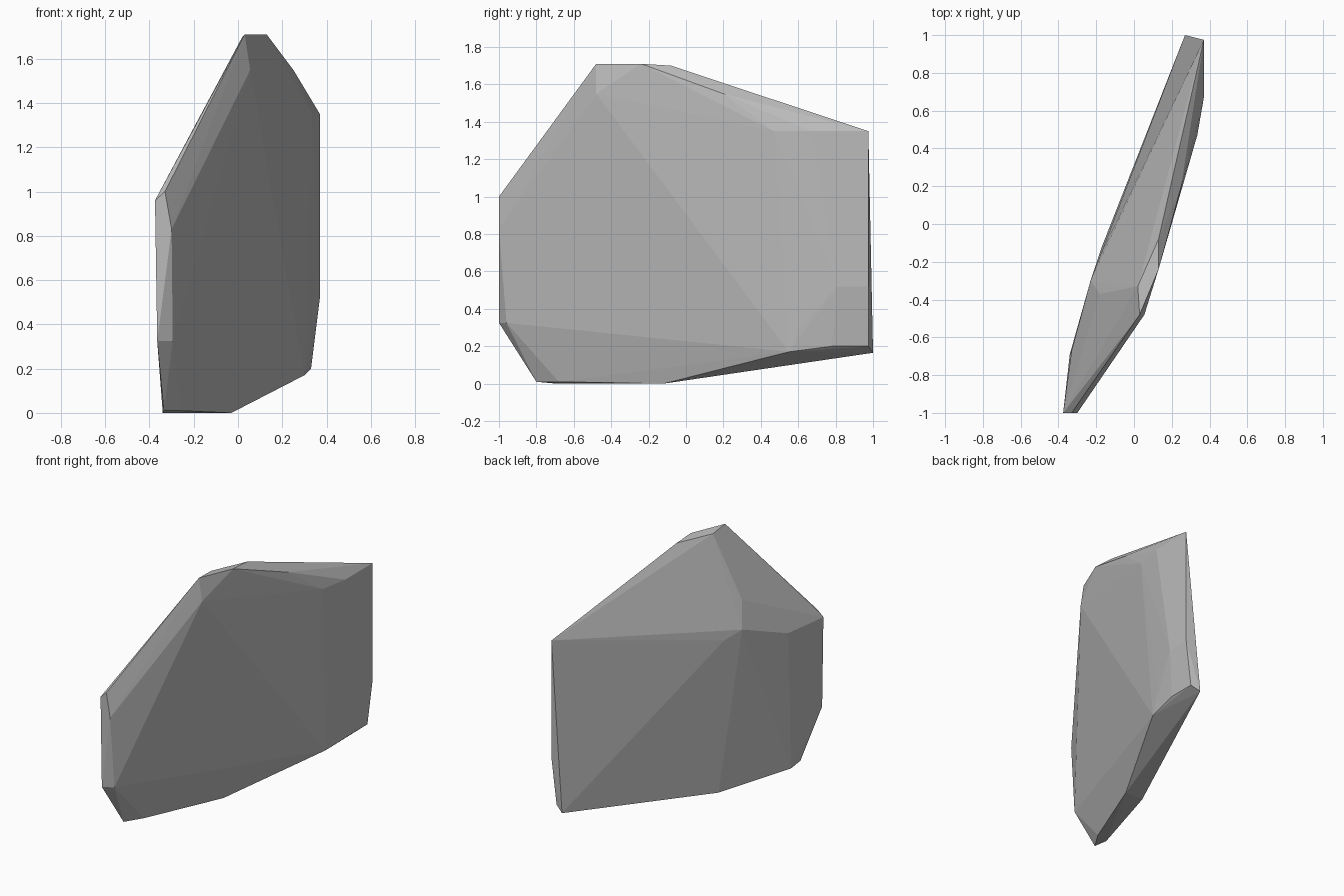
import bpy
import bmesh
from math import radians

default_cube = bpy.data.objects.get("Cube")
if default_cube:
    bpy.data.objects.remove(default_cube, do_unlink=True)


def make_material(name, colour):
    material = bpy.data.materials.new(name)
    material.use_nodes = True
    material.diffuse_color = colour
    shader = next(n for n in material.node_tree.nodes if n.type == "BSDF_PRINCIPLED")
    shader.inputs["Base Color"].default_value = colour
    shader.inputs["Roughness"].default_value = 0.9
    return material


def chiselled_solid(name, corner_groups, material):
    """Wrap flat facets around the corner points of a broken stone."""
    bm = bmesh.new()
    for corners in corner_groups:
        for corner in corners:
            bm.verts.new(corner)
    bmesh.ops.convex_hull(bm, input=bm.verts[:], use_existing_faces=False)
    # Drop points that ended up inside the wrapped surface
    loose = [v for v in bm.verts if not v.link_faces]
    bmesh.ops.delete(bm, geom=loose, context="VERTS")
    # Merge neighbouring facets that lie in one plane
    bmesh.ops.dissolve_limit(bm, angle_limit=radians(.5),
                             verts=bm.verts[:], edges=bm.edges[:])
    bmesh.ops.recalc_face_normals(bm, faces=bm.faces[:])
    mesh = bpy.data.meshes.new(name)
    bm.to_mesh(mesh)
    bm.free()
    mesh.materials.append(material)
    stone = bpy.data.objects.new(name, mesh)
    bpy.context.collection.objects.link(stone)
    return stone


# Narrow flat crest and the shoulder below its front end
crest = [(.02, -.33, 1.7), (.13, -.08, 1.7), (.13, -.24, 1.71),
         (.03, -.48, 1.71), (.055, -.48, 1.55)]

# Chipped upper edge running down to the back corner
upper_edge = [(.25, .2, 1.55), (.335, .47, 1.35), (.37, .67, 1.35),
              (.37, .975, 1.35)]

# Back end, from its upright edge to the lower tip
back_end = [(.37, .81, .52), (.37, .975, .52), (.33, .78, .2),
            (.33, .975, .2), (.3, .55, .17), (.325, .63, .33), (.27, 1, .165)]

# Thin front end
front_end = [(-.3, -1, .83), (-.33, -1, 1), (-.375, -1, .96),
             (-.365, -1, .325), (-.295, -.96, .325)]

# Underside strip
underside = [(-.335, -.8, .01), (-.26, -.68, .01), (-.03, -.12, 0),
             (-.17, -.12, 0), (-.34, -.69, 0)]

# Shallow ridges on the right flank, each with an upper and a lower end
ridges = [(-.18, -.17, 1.06), (-.18, -.17, .7), (-.26, -.41, .955),
          (-.26, -.41, .63), (-.33, -.67, .96), (-.33, -.67, .6),
          (-.23, -.3, 1.1), (-.18, -.37, 1.27)]

stone_grey = make_material("stone grey", (.5, .5, .5, 1))
chiselled_solid("rock_shard",
                [crest, upper_edge, back_end, front_end, underside, ridges],
                stone_grey)
